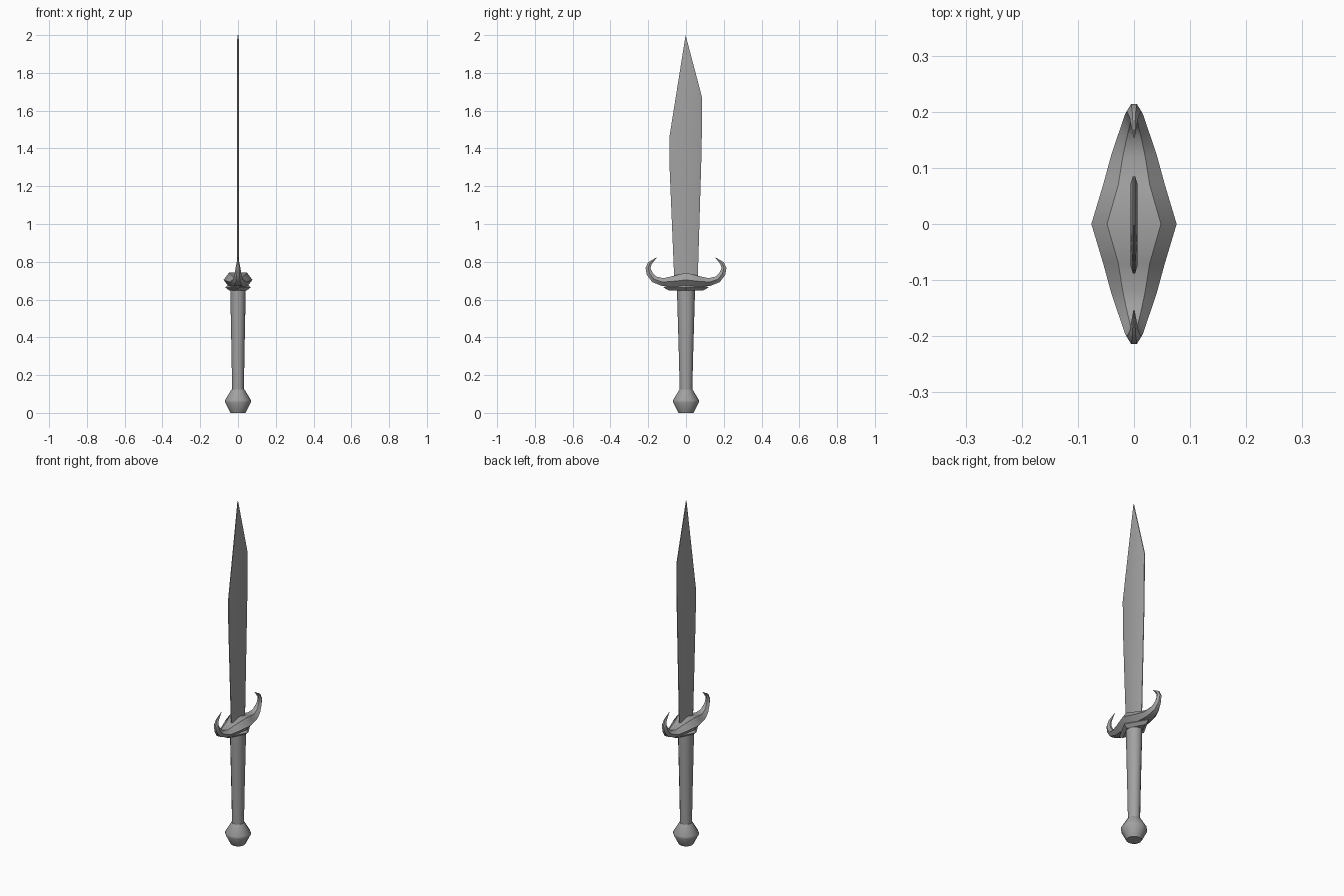
import bpy, math

if "Cube" in bpy.data.objects:
    bpy.data.objects.remove(bpy.data.objects["Cube"])

steel = bpy.data.materials.new("dark_steel")
steel.diffuse_color = (.36, .36, .36, 1)
steel.use_nodes = True
steel.node_tree.nodes["Principled BSDF"].inputs["Base Color"].default_value = steel.diffuse_color


def make(name, verts, faces, smooth=None):
    me = bpy.data.meshes.new(name)
    me.from_pydata(verts, [], faces)
    me.materials.append(steel)
    ob = bpy.data.objects.new(name, me)
    bpy.context.collection.objects.link(ob)
    bpy.ops.object.select_all(action='DESELECT')
    ob.select_set(True)
    bpy.context.view_layer.objects.active = ob
    bpy.ops.object.mode_set(mode='EDIT')
    bpy.ops.mesh.select_all(action='SELECT')
    bpy.ops.mesh.normals_make_consistent(inside=False)
    bpy.ops.object.mode_set(mode='OBJECT')
    if smooth:
        bpy.ops.object.shade_smooth_by_angle(angle=math.radians(smooth))
    return ob


def loft(name, rings, smooth=None):
    """Skin equal-sized rings of points and cap both ends."""
    n = len(rings[0])
    verts = [p for r in rings for p in r]
    faces = [(k*n + i, k*n + (i+1) % n, (k+1)*n + (i+1) % n, (k+1)*n + i)
             for k in range(len(rings)-1) for i in range(n)]
    faces += [tuple(range(n)), tuple(range(len(verts)-n, len(verts)))]
    return make(name, verts, faces, smooth)


def ring(rx, ry, z, n):
    return [(rx*math.cos(2*math.pi*i/n), ry*math.sin(2*math.pi*i/n), z) for i in range(n)]


# Pommel and tapered grip
loft("pommel", [ring(r, r, z, 12) for r, z in
                ((.04, 0), (.046, .012), (.068, .055), (.068, .068), (.034, .125))], 35)
loft("grip", [ring(rx, ry, z, 12) for rx, ry, z in
              ((.031, .033, .115), (.035, .039, .35), (.041, .048, .655))], 35)

# Diamond collar under the guard
loft("collar", [ring(rx, ry, z, 4) for rx, ry, z in
                ((.046, .09, .648), (.067, .12, .664), (.048, .095, .682))])

# Guard: hexagonal sections along a path that curls up into horns
# outer y, z / inner y, z / half width / flat half width
stations = [
    (0, .667, 0, .742, .076, .048),
    (.07, .668, .07, .724, .055, .028),
    (.13, .673, .12, .713, .040, .020),
    (.18, .693, .158, .722, .025, .012),
    (.208, .732, .178, .744, .017, .007),
    (.214, .768, .188, .767, .013, .005),
    (.200, .798, .182, .788, .008, .003),
    (.153, .825, .153, .824, .001, .0005),
]


def section(s, side):
    oy, oz, iy, iz, w, f = s
    my, mz = (oy+iy)/2, (oz+iz)/2
    pts = [(f, oy, oz), (w, my, mz), (f, iy, iz), (-f, iy, iz), (-w, my, mz), (-f, oy, oz)]
    return [(x, y*side, z) for x, y, z in pts]


loft("guard", [section(s, -1) for s in reversed(stations[1:])] +
     [section(s, 1) for s in stations], 40)

# Blade: flat core with bevelled edges running to the tip
outline = [(-.062, .70), (-.087, 1.30), (-.088, 1.46), (-.002, 2.0),
           (.085, 1.67), (.083, 1.40), (.062, .70)]
T = .0065
n = len(outline)
inner = [(y*.83, z if z < .8 else z - (.05 if z > 1.9 else .008)) for y, z in outline]
edge = [(sx, y, z) for sx in (.002, -.002) for y, z in outline]
core = [(sx, y, z) for sx in (T, -T) for y, z in inner]
faces = [tuple(range(2*n, 3*n)), tuple(range(3*n, 4*n))]
for i in range(n):
    j = (i+1) % n
    faces += [(i, j, n+j, n+i), (i, j, 2*n+j, 2*n+i), (n+i, n+j, 3*n+j, 3*n+i)]
make("blade", edge + core, faces, 40)
